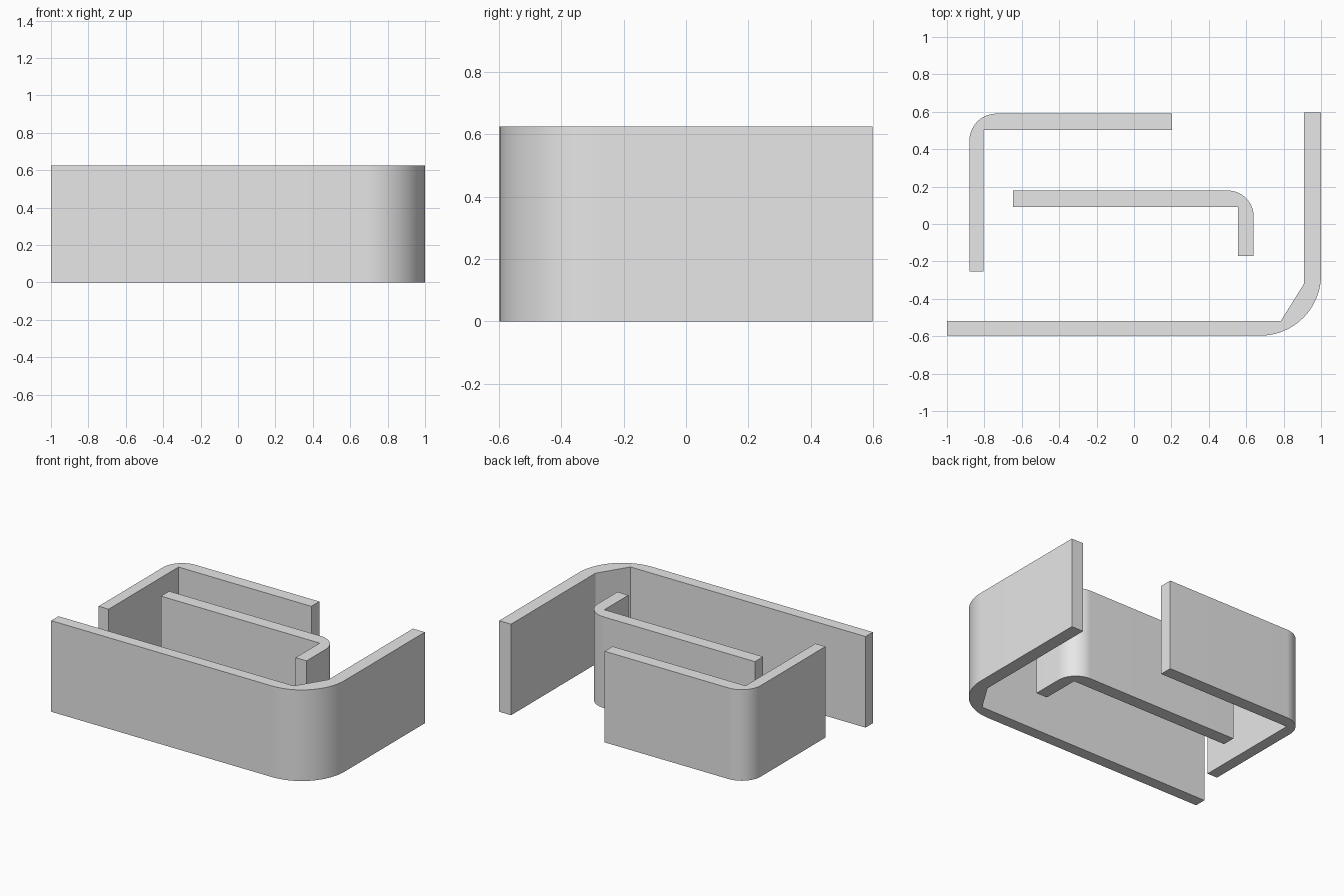
import bpy, bmesh, math

if "Cube" in bpy.data.objects:
    bpy.data.objects.remove(bpy.data.objects["Cube"])

HEIGHT = 0.625

grey = bpy.data.materials.new("plain grey")
grey.diffuse_color = (0.8, 0.8, 0.8, 1)
grey.use_nodes = True
grey.node_tree.nodes["Principled BSDF"].inputs["Base Color"].default_value = grey.diffuse_color


def arc(cx, cy, r, start, end, steps=24):
    """Points along a rounded corner, angles in degrees."""
    return [(cx + r * math.cos(math.radians(start + (end - start) * i / steps)),
             cy + r * math.sin(math.radians(start + (end - start) * i / steps)))
            for i in range(steps + 1)]


def wall(name, outline):
    """Upright wall extruded from a closed floor outline."""
    bm = bmesh.new()
    base = bm.faces.new([bm.verts.new((x, y, 0)) for x, y in outline])
    top = bmesh.ops.extrude_face_region(bm, geom=[base], use_keep_orig=True)
    verts = [v for v in top["geom"] if isinstance(v, bmesh.types.BMVert)]
    bmesh.ops.translate(bm, verts=verts, vec=(0, 0, HEIGHT))
    bmesh.ops.recalc_face_normals(bm, faces=bm.faces)
    mesh = bpy.data.meshes.new(name)
    bm.to_mesh(mesh)
    bm.free()
    mesh.materials.append(grey)
    obj = bpy.data.objects.new(name, mesh)
    bpy.context.collection.objects.link(obj)
    bpy.ops.object.select_all(action="DESELECT")
    obj.select_set(True)
    bpy.context.view_layer.objects.active = obj
    bpy.ops.object.shade_smooth_by_angle(angle=math.radians(30))


# Long front wall turning up the right side, with a chamfered inner corner
wall("outer_wall",
     [(-1, -0.597)] + arc(0.675, -0.272, 0.325, -90, 0)
     + [(1, 0.597), (0.91, 0.597), (0.91, -0.318), (0.785, -0.518), (-1, -0.518)])

# Back wall turning down the left side
wall("back_wall",
     [(0.204, 0.59)] + arc(-0.735, 0.445, 0.145, 90, 180)
     + [(-0.88, -0.254), (-0.804, -0.254), (-0.804, 0.503), (0.204, 0.503)])

# Central wall with a short return on the right
wall("inner_wall",
     [(-0.648, 0.09), (-0.648, 0.179)] + arc(0.5, 0.039, 0.14, 90, 0)
     + [(0.64, -0.171), (0.557, -0.171), (0.557, 0.09)])
